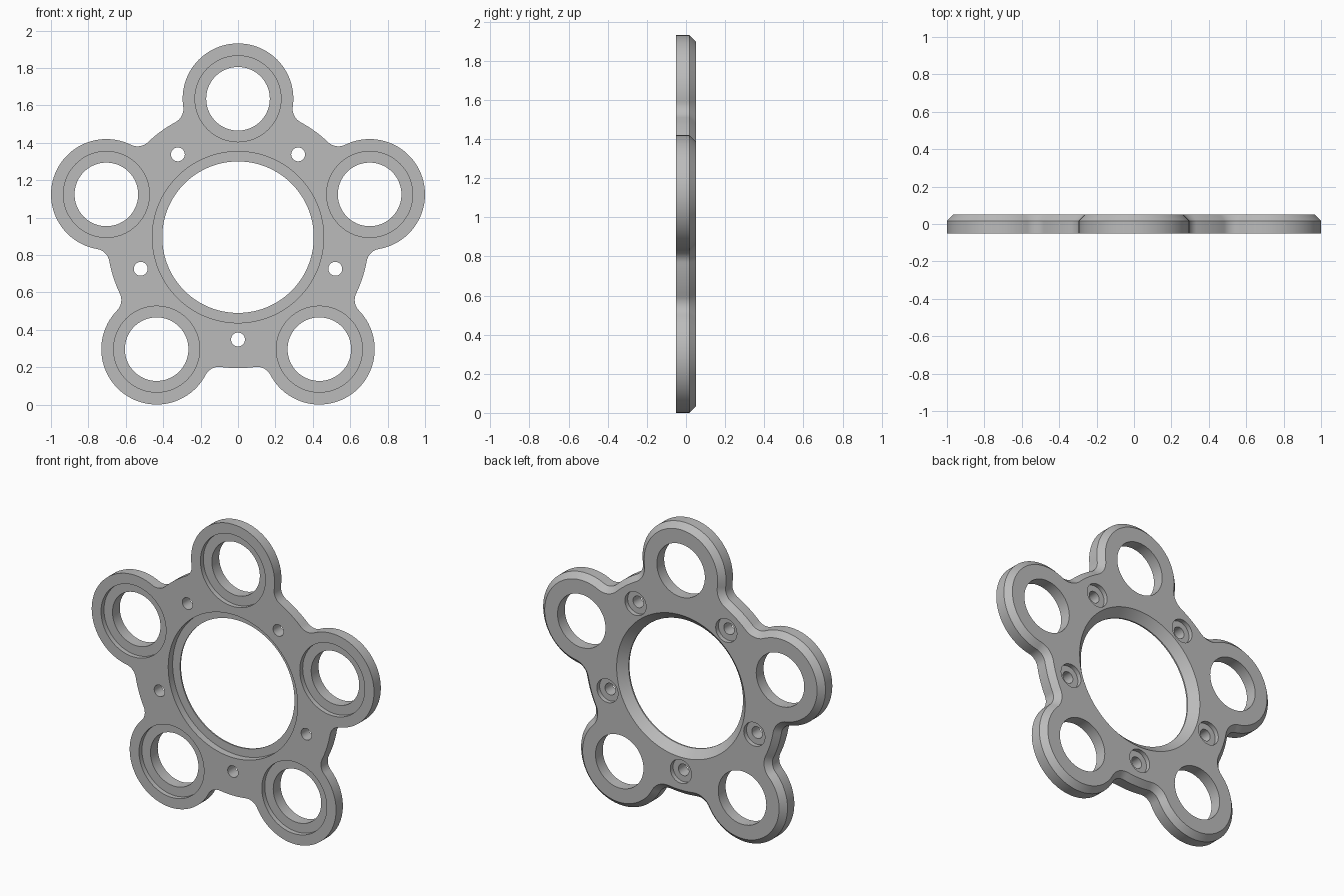
import bpy, bmesh
from math import sin, cos, pi, acos, atan2, tau
from mathutils import Vector

cube = bpy.data.objects.get("Cube")
if cube:
    bpy.data.objects.remove(cube)

FRONT, BACK = -0.052, 0.052
CENTRE_Z = 0.895
LOBE_DIST, LOBE_R, HUB_R, FILLET_R = 0.74, 0.296, 0.70, 0.08
STEP = tau / 5


def polar(r, a):
    return Vector((r * cos(a), r * sin(a)))


def arc(centre, r, a0, a1, n):
    """Points along an arc, leaving out the last one."""
    return [centre + polar(r, a0 + (a1 - a0) * i / n) for i in range(n)]


def outline(inset):
    """Five round lobes blended into a round hub, moved inwards by inset."""
    a, b = HUB_R + FILLET_R, LOBE_R + FILLET_R
    swing = acos((a * a + LOBE_DIST ** 2 - b * b) / (2 * a * LOBE_DIST))
    to_fillet = polar(a, swing) - Vector((LOBE_DIST, 0))
    tip = atan2(to_fillet.y, to_fillet.x)
    lobe_r, hub_r, fillet_r = LOBE_R - inset, HUB_R - inset, FILLET_R + inset
    pts = []
    for k in range(5):
        t = pi / 2 + k * STEP
        pts += arc(polar(LOBE_DIST, t), lobe_r, t - tip, t + tip, 48)
        pts += arc(polar(a, t + swing), fillet_r, t + tip - pi, t + swing - pi, 12)
        pts += arc(Vector((0, 0)), hub_r, t + swing, t + STEP - swing, 10)
        pts += arc(polar(a, t + STEP - swing), fillet_r,
                   t + STEP - swing + pi, t + STEP - tip + pi, 12)
    return pts


def add_wall(bm, sections):
    """Join matching loops, given as (points, depth), from front to back."""
    rings = [[bm.verts.new((p.x, y, p.y + CENTRE_Z)) for p in pts]
             for pts, y in sections]
    for r0, r1 in zip(rings, rings[1:]):
        for i in range(len(r0)):
            j = (i + 1) % len(r0)
            bm.faces.new((r0[i], r0[j], r1[j], r1[i]))
    return [[bm.edges.get((r[i - 1], r[i])) for i in range(len(r))]
            for r in (rings[0], rings[-1])]


def add_hole(bm, centre, profile, n):
    return add_wall(bm, [(arc(centre, r, 0, tau, n), y) for r, y in profile])


bm = bmesh.new()

# Outer rim with a chamfer along the back
walls = [add_wall(bm, [(outline(0), FRONT), (outline(0), 0.017),
                       (outline(0.035), BACK)])]

# Large centre hole: stepped in front, chamfered behind
seat = FRONT + 0.045
walls.append(add_hole(bm, Vector((0, 0)), [
    (0.458, FRONT), (0.458, seat), (0.405, seat),
    (0.405, BACK - 0.05), (0.455, BACK)], 128))

for k in range(5):
    t = pi / 2 + k * STEP
    # Bearing hole in each lobe, with a step in front
    seat = FRONT + 0.03
    walls.append(add_hole(bm, polar(LOBE_DIST, t), [
        (0.23, FRONT), (0.23, seat), (0.17, seat), (0.17, BACK)], 72))
    # Screw hole between lobes, with a step behind
    seat = BACK - 0.028
    walls.append(add_hole(bm, polar(0.547, t + STEP / 2), [
        (0.037, FRONT), (0.037, seat), (0.075, seat), (0.075, BACK)], 40))

# Flat front and back faces around the holes
for side, direction in ((0, -1), (1, 1)):
    edges = [e for w in walls for e in w[side]]
    bmesh.ops.triangle_fill(bm, edges=edges, use_beauty=True,
                            normal=(0, direction, 0))
bmesh.ops.recalc_face_normals(bm, faces=bm.faces)

mesh = bpy.data.meshes.new("five_lobe_plate")
bm.to_mesh(mesh)
bm.free()
plate = bpy.data.objects.new("five_lobe_plate", mesh)
bpy.context.collection.objects.link(plate)

# Plain grey finish
grey = bpy.data.materials.new("plain_grey")
grey.use_nodes = True
colour = (0.5, 0.5, 0.5, 1)
grey.diffuse_color = colour
grey.node_tree.nodes["Principled BSDF"].inputs["Base Color"].default_value = colour
mesh.materials.append(grey)

bpy.ops.object.select_all(action="DESELECT")
plate.select_set(True)
bpy.context.view_layer.objects.active = plate
bpy.ops.object.shade_smooth_by_angle(angle=0.5)
